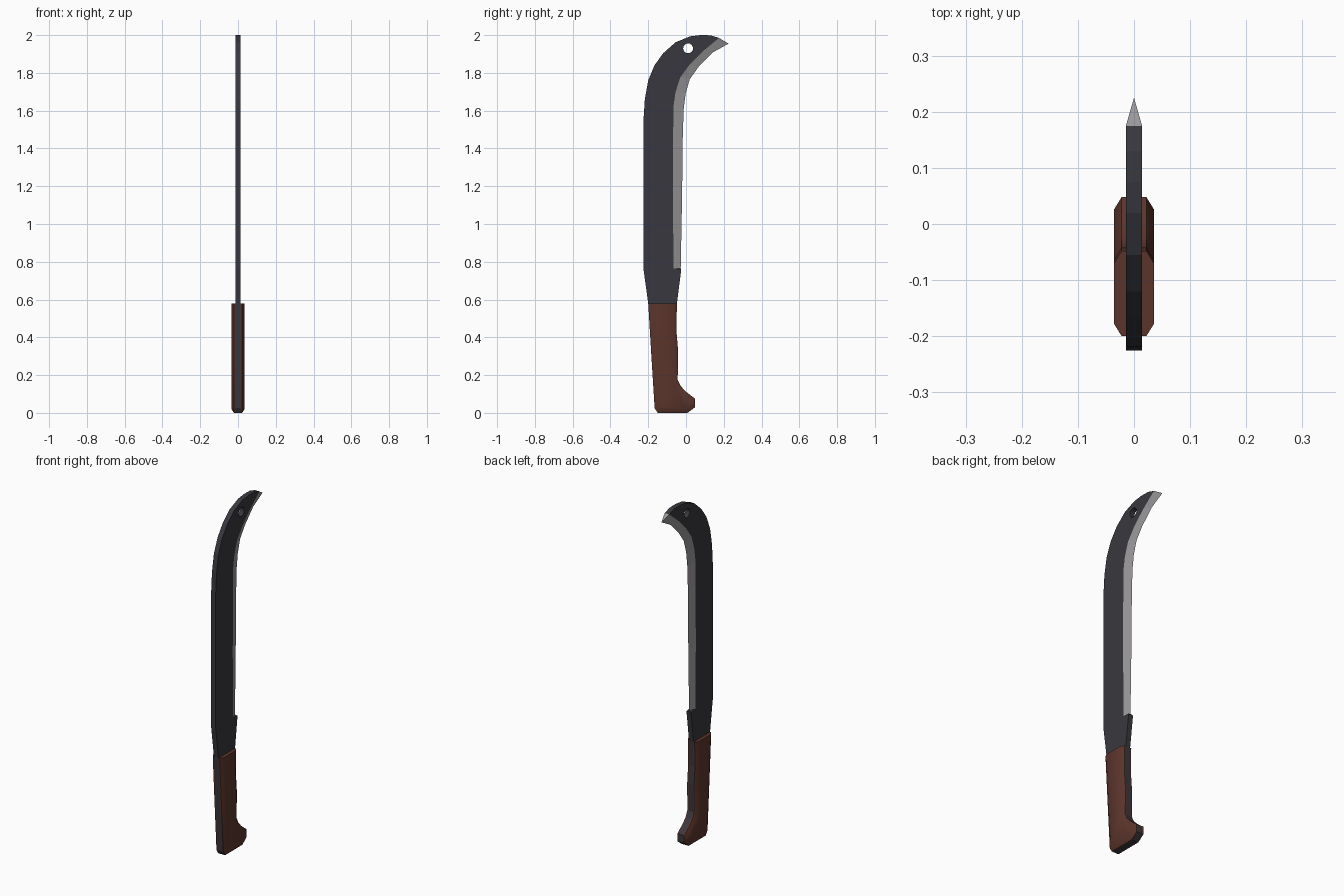
import bpy, bmesh
from mathutils import Vector

if "Cube" in bpy.data.objects:
    bpy.data.objects.remove(bpy.data.objects["Cube"])

T = 0.0145    # half thickness of the steel
W = 0.0355    # half thickness of the handle


def material(name, rgb):
    m = bpy.data.materials.new(name)
    m.diffuse_color = (*rgb, 1)
    m.use_nodes = True
    m.node_tree.nodes["Principled BSDF"].inputs["Base Color"].default_value = m.diffuse_color
    return m


STEEL = material("dark steel", (0.040, 0.039, 0.049))
GROUND = material("ground edge grey", (0.32, 0.31, 0.32))
WOOD = material("brown wood", (0.105, 0.036, 0.025))

# Outlines in (y, z), seen from +x
back = [(-0.200, 0.58), (-0.225, 0.76), (-0.225, 1.55), (-0.218, 1.66), (-0.200, 1.76),
        (-0.167, 1.84), (-0.120, 1.905), (-0.055, 1.962), (0.02, 1.993), (0.075, 2.0), (0.13, 1.999)]
bevel = [(0.175, 1.985), (0.09, 1.915), (0.02, 1.845), (-0.03, 1.777), (-0.055, 1.70),
         (-0.066, 1.625), (-0.068, 1.475), (-0.069, 1.13), (-0.066, 0.765)]
edge = [(0.225, 1.955), (0.14, 1.907), (0.065, 1.83), (0.02, 1.767), (-0.002, 1.69),
        (-0.012, 1.61), (-0.017, 1.475), (-0.021, 1.13), (-0.028, 0.765)]
ricasso = [(-0.025, 0.76)]
grip = [(-0.048, 0.58), (-0.051, 0.44), (-0.042, 0.33), (-0.044, 0.175), (-0.028, 0.142), (0.0, 0.112),
        (0.048, 0.075), (0.048, 0.03), (0.008, 0.0), (-0.15, 0.0), (-0.166, 0.025),
        (-0.182, 0.28), (-0.200, 0.58)]


def finish(name, bm, mats):
    bmesh.ops.recalc_face_normals(bm, faces=bm.faces[:])
    me = bpy.data.meshes.new(name)
    bm.to_mesh(me)
    bm.free()
    for m in mats:
        me.materials.append(m)
    ob = bpy.data.objects.new(name, me)
    bpy.context.collection.objects.link(ob)
    return ob


def ring(bm, pts, x):
    return [bm.verts.new((x, y, z)) for y, z in pts]


# Blade and full tang: one plate, with the cutting side ground to a wedge
outline = back + bevel + ricasso + grip[:-1]
bm = bmesh.new()
L, R = ring(bm, outline, -T), ring(bm, outline, T)
E = ring(bm, edge, 0)
bm.faces.new(L)
bm.faces.new(R)
n, b0 = len(outline), len(back)
b1 = b0 + len(bevel) - 1
for i in range(n):
    if not b0 <= i <= b1:
        j = (i + 1) % n
        bm.faces.new((L[i], L[j], R[j], R[i]))
ground = [bm.faces.new((L[b0], R[b0], E[0]))]
for k in range(len(edge) - 1):
    for S in (L, R):
        ground.append(bm.faces.new((S[b0 + k], S[b0 + k + 1], E[k + 1], E[k])))
for f in ground:
    f.material_index = 1
# ledge where the ground edge stops
bm.faces.new((L[b1], L[b1 + 1], E[-1]))
bm.faces.new((R[b1], R[b1 + 1], E[-1]))
bm.faces.new((L[b1 + 1], R[b1 + 1], E[-1]))
blade = finish("blade", bm, [STEEL, GROUND])

# Hanging hole near the tip
bpy.ops.mesh.primitive_cylinder_add(vertices=20, radius=0.026, depth=0.2,
                                    location=(0.0, 0.011, 1.93), rotation=(0, 1.5707963, 0))
cutter = bpy.context.object
cutter.name = "hole_cutter"
cutter.data.materials.append(STEEL)
cutter.hide_render = True
mod = blade.modifiers.new("hole", 'BOOLEAN')
mod.operation = 'DIFFERENCE'
mod.solver = 'EXACT'
mod.object = cutter
bpy.ops.object.select_all(action='DESELECT')
blade.select_set(True)
bpy.context.view_layer.objects.active = blade
bpy.ops.object.modifier_apply(modifier="hole")
bpy.data.objects.remove(cutter)


def inset(pts, d):
    """Move an open clockwise outline inward, keeping its two end heights."""
    out = []
    for i, p in enumerate(pts):
        p = Vector(p)
        if i in (0, len(pts) - 1):
            out.append((p.x + (-d if i == 0 else d), p.y))
            continue
        a = (p - Vector(pts[i - 1])).normalized()
        b = (Vector(pts[i + 1]) - p).normalized()
        na, nb = Vector((a.y, -a.x)), Vector((b.y, -b.x))
        m = (na + nb) / (1 + na.dot(nb))
        out.append((p.x + m.x * d, p.y + m.y * d))
    return out


# Handle scales: one wooden slab on each side of the tang, outer rim chamfered
for side, name in ((-1, "handle_scale_left"), (1, "handle_scale_right")):
    bm = bmesh.new()
    rings = [ring(bm, grip, side * T), ring(bm, grip, side * 0.022),
             ring(bm, inset(grip, 0.022), side * W)]
    for A, B in zip(rings, rings[1:]):
        for i in range(len(grip) - 1):
            bm.faces.new((A[i], A[i + 1], B[i + 1], B[i]))
    bm.faces.new(rings[2])
    bm.faces.new([r[0] for r in rings] + [r[-1] for r in reversed(rings)])   # top end
    ob = finish(name, bm, [WOOD])
    # the slab is open towards the tang, so make sure it faces outward
    big = max(ob.data.polygons, key=lambda p: p.area)
    if big.normal.x * side < 0:
        ob.data.flip_normals()
    bpy.ops.object.select_all(action='DESELECT')
    ob.select_set(True)
    bpy.context.view_layer.objects.active = ob
    bpy.ops.object.shade_smooth_by_angle(angle=0.87)
